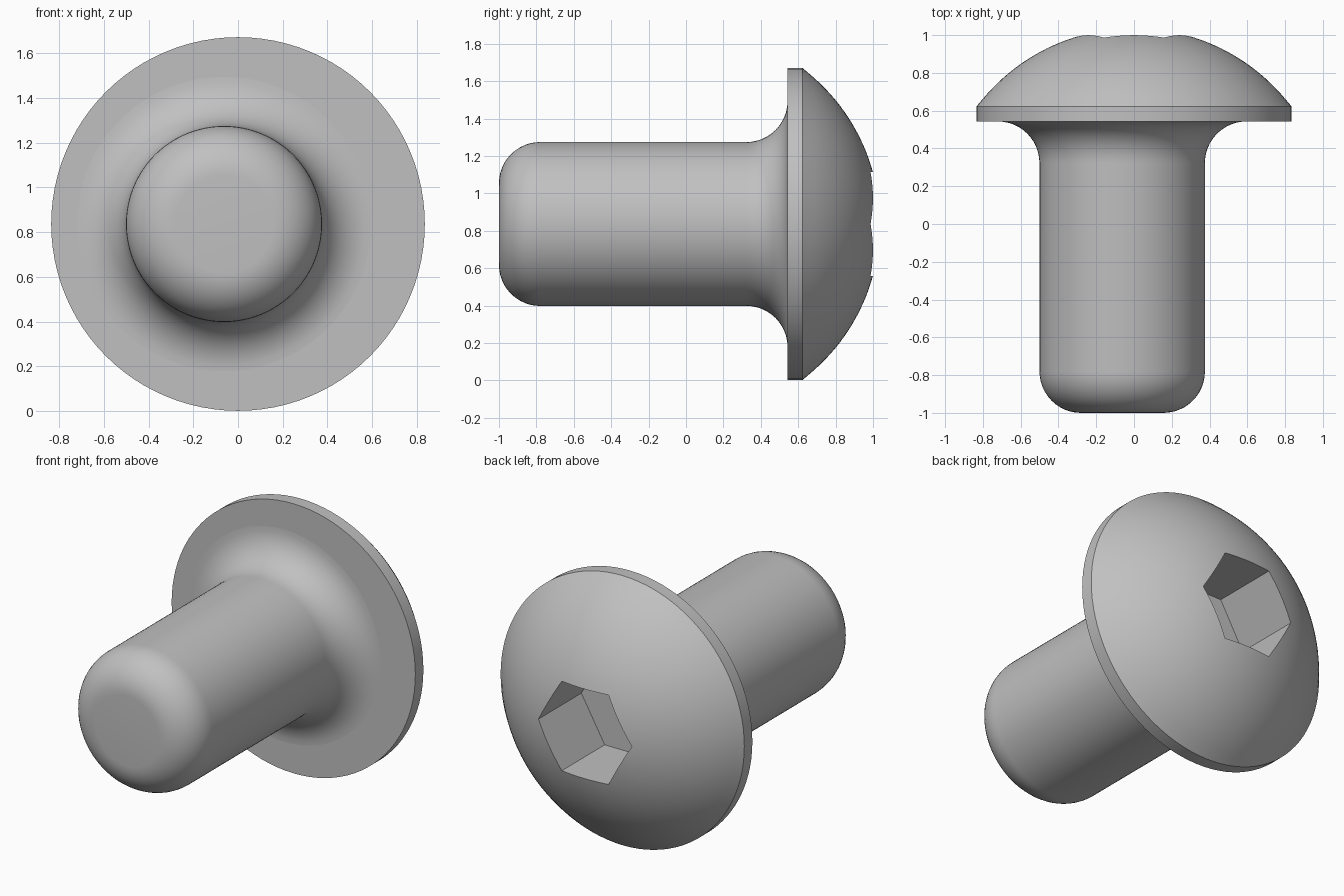
import bpy
import bmesh
from math import sin, cos, pi, radians, sqrt, asin
from mathutils import Vector, Matrix

cube = bpy.data.objects.get("Cube")
if cube:
    bpy.data.objects.remove(cube, do_unlink=True)

HEAD_R, AXIS_Z = 0.835, 0.836
SHANK_R, SHANK_X, ROUND = 0.438, -0.0625, 0.22
UNDERSIDE, RIM, TIP = 0.543, 0.622, -1.0

steel = bpy.data.materials.new("grey steel")
steel.use_nodes = True
grey = (0.53, 0.53, 0.53, 1)
steel.diffuse_color = grey
steel.node_tree.nodes["Principled BSDF"].inputs["Base Color"].default_value = grey


def arc(r, y, radius, start, end, steps):
    """Points (radius, y) along a circular arc, angles in radians."""
    angles = [start + (end - start) * i / steps for i in range(steps + 1)]
    return [(r + radius * cos(a), y + radius * sin(a)) for a in angles]


def add_object(name, bm):
    bmesh.ops.recalc_face_normals(bm, faces=bm.faces)
    mesh = bpy.data.meshes.new(name)
    bm.to_mesh(mesh)
    bm.free()
    mesh.materials.append(steel)
    obj = bpy.data.objects.new(name, mesh)
    bpy.context.collection.objects.link(obj)
    return obj


def lathe(name, profile, x, steps=96):
    """Turn a (radius, y) profile around a line parallel to y."""
    bm = bmesh.new()
    verts = [bm.verts.new((x + r, y, AXIS_Z)) for r, y in profile]
    edges = [bm.edges.new(pair) for pair in zip(verts, verts[1:])]
    bmesh.ops.spin(bm, geom=verts + edges, cent=(x, 0, AXIS_Z),
                   axis=(0, 1, 0), angle=2 * pi, steps=steps)
    bmesh.ops.remove_doubles(bm, verts=bm.verts, dist=1e-5)
    return add_object(name, bm)


def smooth(obj):
    bpy.ops.object.select_all(action='DESELECT')
    obj.select_set(True)
    bpy.context.view_layer.objects.active = obj
    bpy.ops.object.shade_smooth_by_angle(angle=radians(25))


# Shank: flat tip, rounded end, straight body, fillet flaring into the head
shank_profile = [(0, TIP)]
shank_profile += arc(SHANK_R - ROUND, TIP + ROUND, ROUND, -pi / 2, 0, 12)
shank_profile += arc(SHANK_R + ROUND, UNDERSIDE - ROUND, ROUND, pi, pi / 2, 12)
shank = lathe("shank", shank_profile, SHANK_X)

# Head: flat underside, thin rim and spherical dome
dome_r, dome_y = 1.043, -0.006
dome_start = asin((RIM - dome_y) / dome_r)
head_profile = [(0, UNDERSIDE), (HEAD_R, UNDERSIDE), (HEAD_R, RIM)]
head_profile += arc(0, dome_y, dome_r, dome_start, pi / 2, 24)[1:-1]
head_profile.append((0, dome_y + dome_r))
head = lathe("button_head", head_profile, 0)

# Hexagonal drive socket cut into the dome, corners along x
floor_y, top_y = 0.567, 1.2
bm = bmesh.new()
bmesh.ops.create_cone(bm, cap_ends=True, segments=6, radius1=0.32,
                      radius2=0.32, depth=top_y - floor_y)
corner = max(bm.verts, key=lambda v: abs(v.co.x))
turn = 0 if abs(corner.co.x) > 0.31 else pi / 6
place = (Matrix.Translation((0, (floor_y + top_y) / 2, AXIS_Z))
         @ Matrix.Rotation(pi / 2, 4, 'X') @ Matrix.Rotation(turn, 4, 'Z'))
bmesh.ops.transform(bm, matrix=place, verts=bm.verts)
cutter = add_object("socket_cutter", bm)
cutter.hide_render = True

cut = head.modifiers.new("socket", 'BOOLEAN')
cut.operation = 'DIFFERENCE'
cut.solver = 'EXACT'
cut.object = cutter
bpy.context.view_layer.objects.active = head
bpy.ops.object.modifier_apply(modifier=cut.name)
bpy.data.objects.remove(cutter, do_unlink=True)

for part in (shank, head):
    smooth(part)
